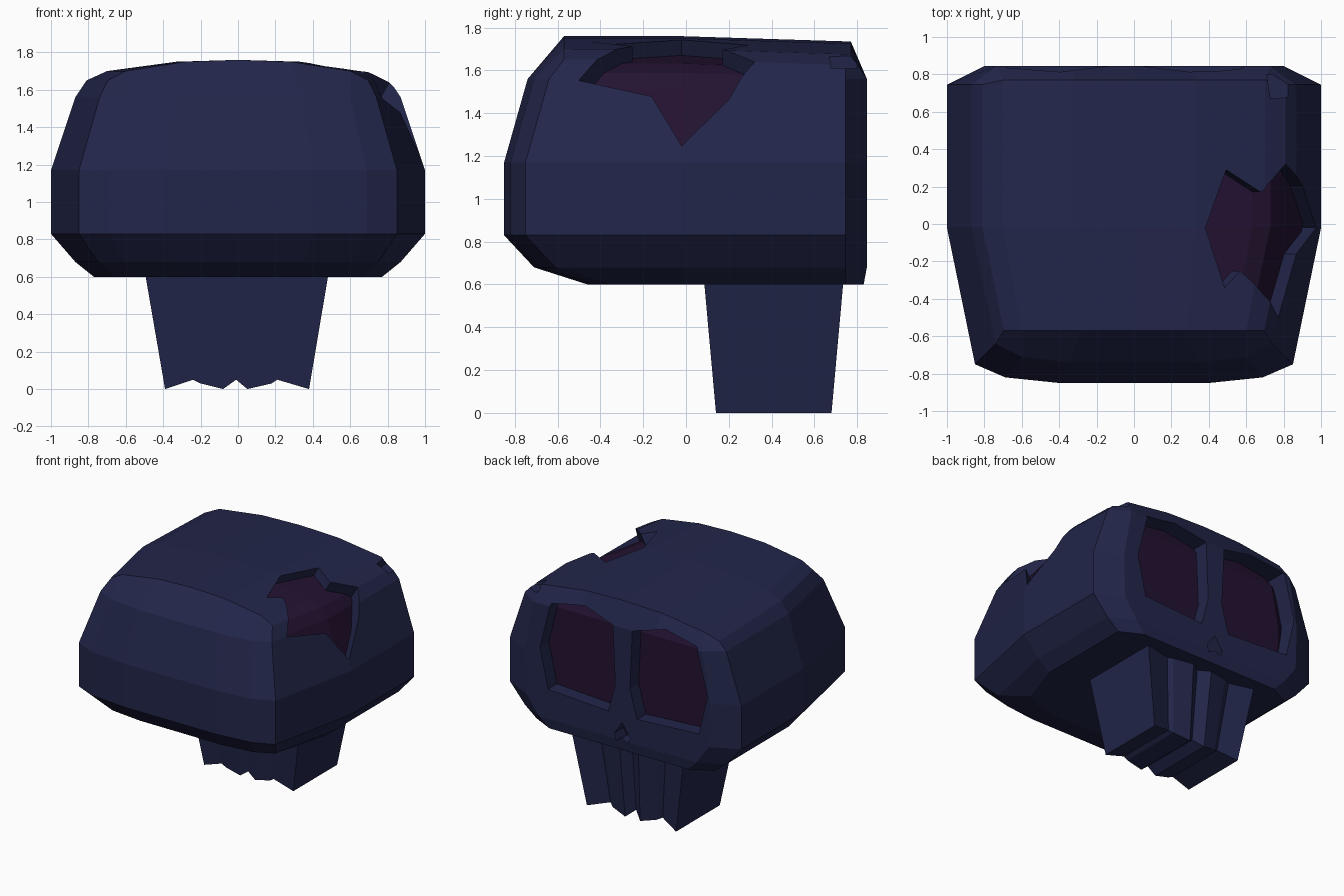
import bpy
from mathutils import Vector

if "Cube" in bpy.data.objects:
    bpy.data.objects.remove(bpy.data.objects["Cube"])


def mat(name, col):
    m = bpy.data.materials.new(name)
    m.diffuse_color = (*col, 1)
    m.use_nodes = True
    m.node_tree.nodes["Principled BSDF"].inputs["Base Color"].default_value = m.diffuse_color
    return m


BONE = mat("dark_bone", (0.016, 0.019, 0.068))
HOLLOW = mat("hollow", (0.017, 0.006, 0.031))


def make(name, verts, faces, slot=0):
    me = bpy.data.meshes.new(name)
    me.from_pydata([tuple(v) for v in verts], [], faces)
    me.materials.append(BONE)
    me.materials.append(HOLLOW)
    ob = bpy.data.objects.new(name, me)
    bpy.context.collection.objects.link(ob)
    bpy.context.view_layer.objects.active = ob
    ob.select_set(True)
    bpy.ops.object.mode_set(mode='EDIT')
    bpy.ops.mesh.select_all(action='SELECT')
    bpy.ops.mesh.normals_make_consistent(inside=False)
    bpy.ops.object.mode_set(mode='OBJECT')
    ob.select_set(False)
    for p in me.polygons:
        p.material_index = slot
    return ob


def subtract(ob, cutter):
    cutter.hide_render = True
    m = ob.modifiers.new("cut", 'BOOLEAN')
    m.operation, m.solver, m.object = 'DIFFERENCE', 'EXACT', cutter
    bpy.context.view_layer.objects.active = ob
    bpy.ops.object.modifier_apply(modifier=m.name)


def prism(name, a, b):
    n = len(a)
    faces = [tuple(range(n)), tuple(range(n, 2 * n))]
    faces += [(i, (i + 1) % n, n + (i + 1) % n, n + i) for i in range(n)]
    return make(name, list(a) + list(b), faces)


# Cranium: stacked rings, closed by an arched roof
def ring(z, w, xf, yf, wb, yb, spread=0.1):
    half = [(0, yf), (0.41 * xf, yf), (xf, yf), (w, 0.745), (w, -0.02),
            (wb, yb + spread), (0.81 * wb, yb + 0.3 * spread), (0.47 * wb, yb), (0, yb)]
    pts = half + [(-x, y) for x, y in half[-2:0:-1]]
    return [Vector((x, y, z)) for x, y in pts]


def cranium(name, scale=(1, 1, 1), slot=0):
    rings = [ring(0.60, 0.77, 0.60, 0.83, 0.66, -0.46),
             ring(0.68, 0.87, 0.68, 0.845, 0.75, -0.71),
             ring(0.83, 1.0, 0.79, 0.845, 0.85, -0.85),
             ring(1.17, 1.0, 0.80, 0.845, 0.85, -0.85),
             ring(1.56, 0.87, 0.73, 0.845, 0.74, -0.74)]
    arch = [(0, 1.76), (0.33, 1.75), (0.70, 1.70), (0.81, 1.65)]
    front = [Vector((x, 0.77 - 0.025 * (i == 3), z - 0.025)) for i, (x, z) in enumerate(arch)]
    back = [Vector((x * 0.86, -0.57, z)) for x, z in arch]
    half = front + [Vector((0.81, -0.02, 1.65))] + back[::-1]
    rings.append(half + [Vector((-p.x, p.y, p.z)) for p in half[-2:0:-1]])
    verts = [p for r in rings for p in r]
    faces = [tuple(range(16))]
    for k in range(len(rings) - 1):
        for i in range(16):
            j = (i + 1) % 16
            faces.append((k * 16 + i, k * 16 + j, k * 16 + 16 + j, k * 16 + 16 + i))
    # roof grid between the front and back arches
    t, n = 16 * (len(rings) - 1), len(verts)
    verts += [Vector((x, -0.02, z)) for x, z in
              [(-0.7, 1.7), (-0.33, 1.75), (0, 1.76), (0.33, 1.75), (0.7, 1.7)]]
    fr = [t + (i % 16) for i in range(-3, 4)]
    mid = [t + 12] + [n + i for i in range(5)] + [t + 4]
    bk = [t + i for i in range(11, 4, -1)]
    for a, b in ((fr, mid), (mid, bk)):
        faces += [(a[i], a[i + 1], b[i + 1], b[i]) for i in range(6)]
    verts = [(v.x * scale[0], v.y * scale[1], 1.18 + (v.z - 1.18) * scale[2]) for v in verts]
    return make(name, verts, faces, slot)


skull = cranium("cranium")
core = cranium("core_cutter", (0.9, 0.87, 0.87), 1)

# Eye sockets and nose: shallow cuts ending on the dark core
eye = [(0.08, 1.56), (0.34, 1.63), (0.62, 1.58), (0.71, 1.22), (0.64, 0.91), (0.12, 0.88), (0.06, 1.1)]
left_eye = [(x - 0.04, z) for x, z in eye]
right_eye = [(-x * 1.03 - 0.045, z) for x, z in eye]
nose = [(-0.04, 0.82), (0.03, 0.72), (0.01, 0.67), (-0.04, 0.70), (-0.09, 0.67), (-0.11, 0.72)]
cutters = []
for nm, poly in (("left_eye", left_eye), ("right_eye", right_eye), ("nose", nose)):
    cutters.append(prism(nm + "_cutter", [(x, 0.66, z) for x, z in poly],
                         [(x, 1.0, z) for x, z in poly]))

# Broken hole in the side of the crown
hole = [(0.38, -0.02, 1.74), (0.50, 0.29, 1.73), (0.68, 0.17, 1.70), (0.81, 0.32, 1.64),
        (0.90, 0.20, 1.46), (0.97, -0.02, 1.24), (0.88, -0.16, 1.50), (0.77, -0.50, 1.55),
        (0.56, -0.25, 1.70), (0.49, -0.34, 1.73)]
d = Vector((0.5, 0, 0.866))
flat = [Vector(p) - d * Vector(p).dot(d) for p in hole]
cutters.append(prism("hole_cutter", [p + d * 1.3 for p in flat], [p + d * 2.2 for p in flat]))

for c in cutters:
    subtract(c, core)
    subtract(skull, c)

# Small chip at the brow corner
chip = [(0.71, 0.80), (0.90, 0.80), (0.84, 0.68), (0.73, 0.67)]
chip_cut = prism("chip_cutter", [(x, y, 1.61) for x, y in chip], [(x, y, 1.9) for x, y in chip])
subtract(skull, chip_cut)
for c in cutters + [core, chip_cut]:
    bpy.data.objects.remove(c)

# Upper jaw: tapered block with grooves between the teeth
cols = [(-0.39, 0), (-0.24, 0.05), (-0.20, 0.03), (-0.08, 0), (-0.01, 0.05),
        (0.05, 0), (0.18, 0.03), (0.21, 0.05), (0.38, 0)]
rows = [[(x * 1.27, 0.085, 0.61) for x, z in cols],
        [(x, 0.14, z) for x, z in cols],
        [(x, 0.68 - z, z) for x, z in cols],
        [(x * 1.27, 0.735 - z, 0.61) for x, z in cols]]
n = len(cols)
faces = [(0, n, 2 * n, 3 * n), (n - 1, 2 * n - 1, 3 * n - 1, 4 * n - 1)]
for k in range(4):
    a, b = k * n, (k + 1) % 4 * n
    faces += [(a + i, a + i + 1, b + i + 1, b + i) for i in range(n - 1)]
make("upper_jaw", [p for r in rows for p in r], faces)
